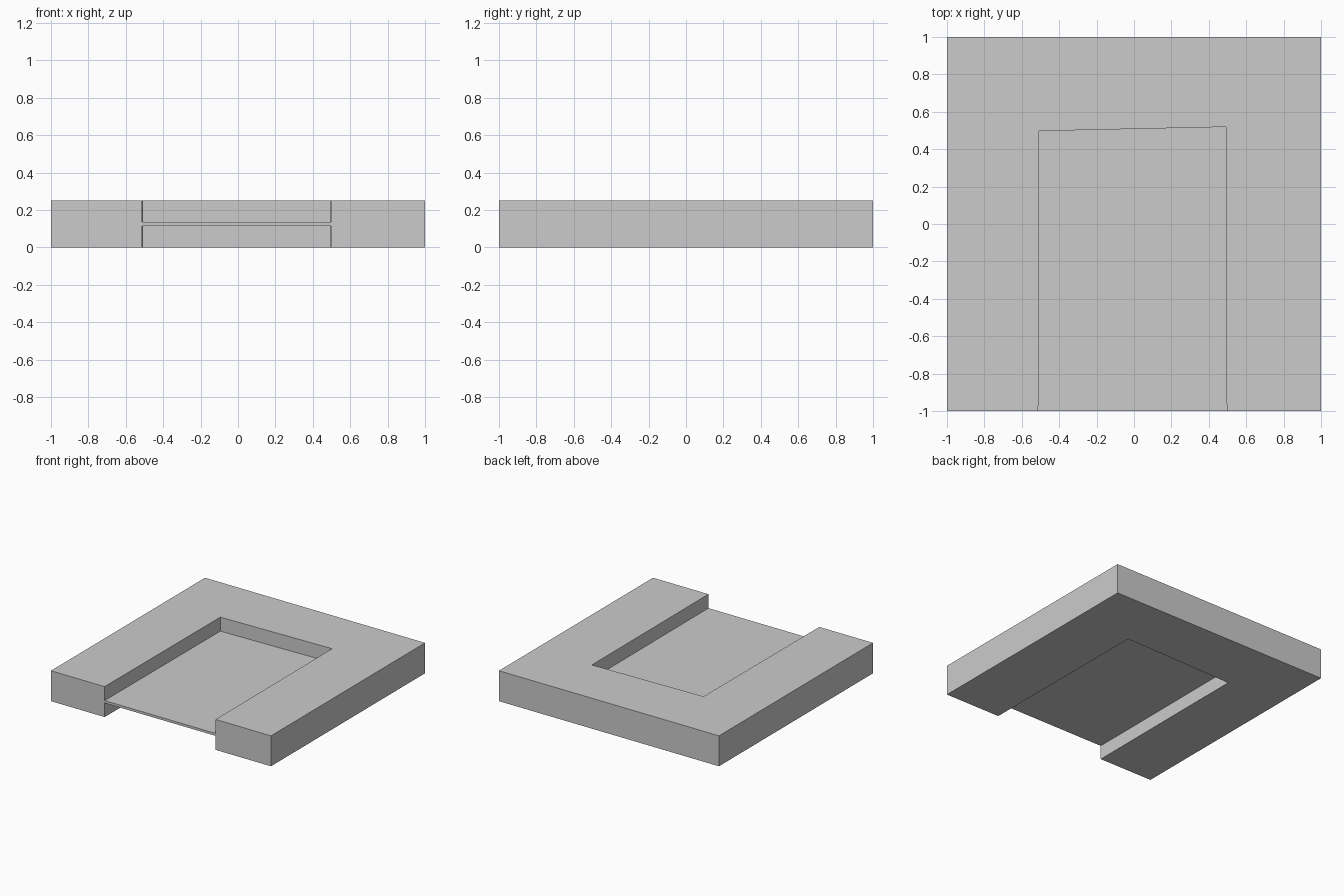
import bpy
import bmesh

if "Cube" in bpy.data.objects:
    bpy.data.objects.remove(bpy.data.objects["Cube"])

HEIGHT = 0.25
# Slightly skewed opening: front left, back left, back right, front right
OPENING = [(-0.512, -1), (-0.508, 0.497), (0.492, 0.519), (0.496, -1)]


def prism(name, outline, z0, z1):
    """Extrude a flat outline (counter-clockwise) from z0 up to z1."""
    bm = bmesh.new()
    face = bm.faces.new([bm.verts.new((x, y, z0)) for x, y in outline])
    ext = bmesh.ops.extrude_face_region(bm, geom=[face], use_keep_orig=True)
    top = [v for v in ext["geom"] if isinstance(v, bmesh.types.BMVert)]
    bmesh.ops.translate(bm, vec=(0, 0, z1 - z0), verts=top)
    bmesh.ops.recalc_face_normals(bm, faces=bm.faces)
    mesh = bpy.data.meshes.new(name)
    bm.to_mesh(mesh)
    bm.free()
    obj = bpy.data.objects.new(name, mesh)
    bpy.context.collection.objects.link(obj)
    return obj


# U-shaped frame, open at the front
prism("frame", [(-1, -1)] + OPENING + [(1, -1), (1, 1), (-1, 1)], 0, HEIGHT)

# Thin panel filling the opening at mid height
prism("panel", OPENING, 0.115, 0.135)
